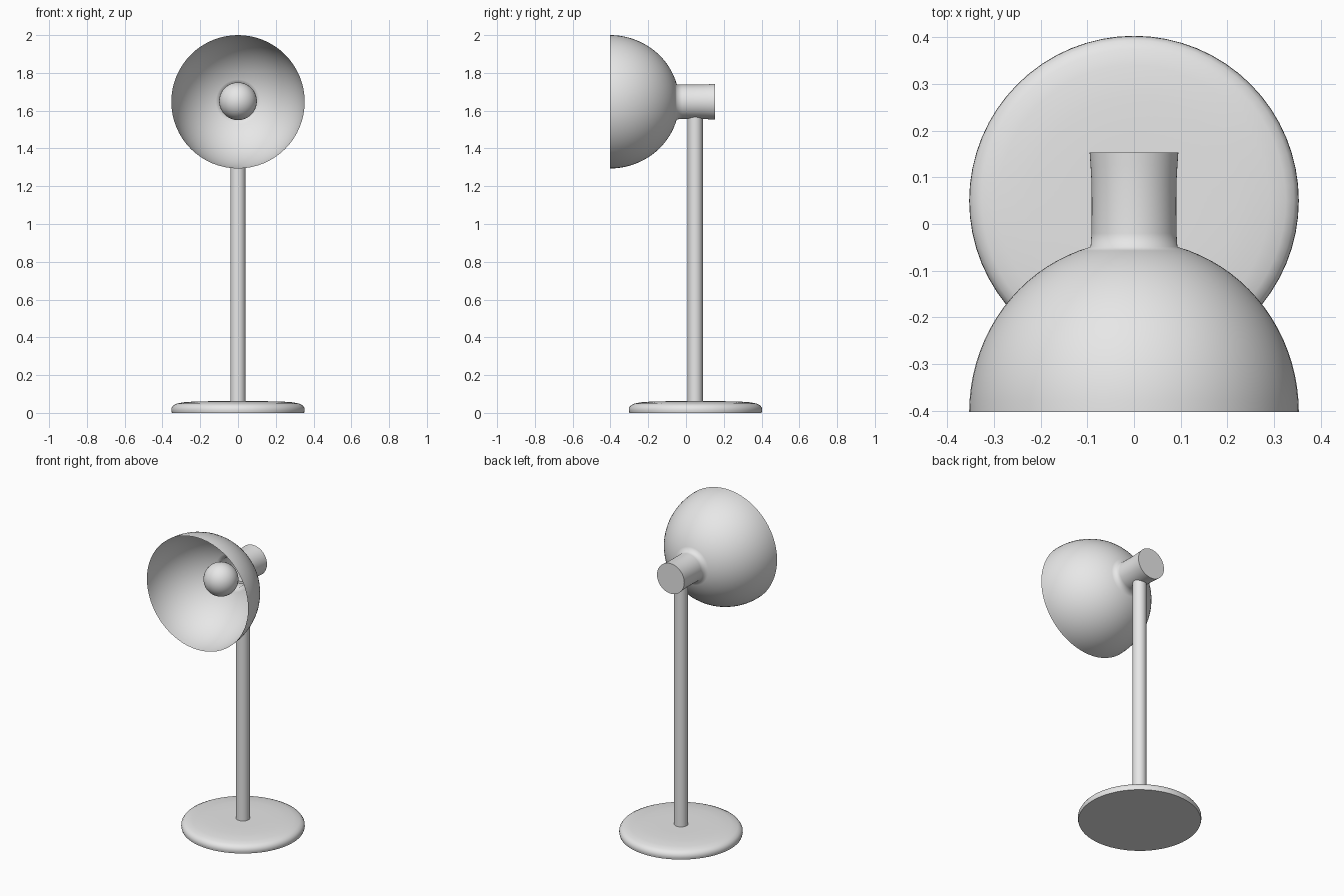
import bpy, bmesh, math
from mathutils import Matrix, Vector

if "Cube" in bpy.data.objects:
    bpy.data.objects.remove(bpy.data.objects["Cube"])

grey = bpy.data.materials.new("light_grey")
grey.diffuse_color = (0.8, 0.8, 0.8, 1)
grey.use_nodes = True
grey.node_tree.nodes["Principled BSDF"].inputs["Base Color"].default_value = grey.diffuse_color

def lathe(name, profile, origin, along_y=False, steps=64, angle=40):
    """Spin (radius, axial) points round z, or round y when along_y is set."""
    bm = bmesh.new()
    verts = [bm.verts.new((r, 0, a)) for r, a in profile]
    edges = [bm.edges.new(p) for p in zip(verts, verts[1:])]
    bmesh.ops.spin(bm, geom=verts + edges, cent=(0, 0, 0), axis=(0, 0, 1),
                   angle=2 * math.pi, steps=steps, use_duplicate=False)
    bmesh.ops.remove_doubles(bm, verts=bm.verts, dist=0.0005)
    bmesh.ops.recalc_face_normals(bm, faces=bm.faces)
    if along_y:  # axial +z becomes +y
        bmesh.ops.transform(bm, matrix=Matrix.Rotation(-math.pi / 2, 4, 'X'), verts=bm.verts)
    bmesh.ops.translate(bm, vec=Vector(origin), verts=bm.verts)
    me = bpy.data.meshes.new(name)
    bm.to_mesh(me)
    bm.free()
    me.materials.append(grey)
    ob = bpy.data.objects.new(name, me)
    bpy.context.collection.objects.link(ob)
    bpy.ops.object.select_all(action='DESELECT')
    ob.select_set(True)
    bpy.context.view_layer.objects.active = ob
    bpy.ops.object.shade_smooth_by_angle(angle=math.radians(angle))
    return ob

# Round base with a softened upper edge
lathe("base", [(0, 0), (0.35, 0), (0.353, 0.012), (0.352, 0.026), (0.343, 0.040),
               (0.325, 0.049), (0.29, 0.056), (0.22, 0.061), (0.12, 0.062), (0, 0.060)],
      (0, 0.05, 0))

# Upright pole
lathe("pole", [(0, 0.05), (0.04, 0.05), (0.04, 1.57), (0, 1.57)], (0, 0.049, 0), steps=32)

# Thin bowl shade running into the closed neck behind it
bowl = []
n = 18
end = math.acos(0.093 / 0.353)
for i in range(n + 1):
    t = end * i / n
    bowl.append((0.353 * math.cos(t), -0.403 + 0.367 * math.sin(t)))
neck = [(0.091, -0.02), (0.0905, 0.04), (0.091, 0.09), (0.093, 0.125), (0.095, 0.153), (0, 0.153)]
lathe("shade", bowl + neck, (0, 0, 1.647), along_y=True, angle=70)

# Bulb
ball = [(0.1 * math.sin(math.pi * i / 20), -0.1 * math.cos(math.pi * i / 20)) for i in range(21)]
lathe("bulb", ball, (0, -0.17, 1.65), along_y=True, steps=40)
